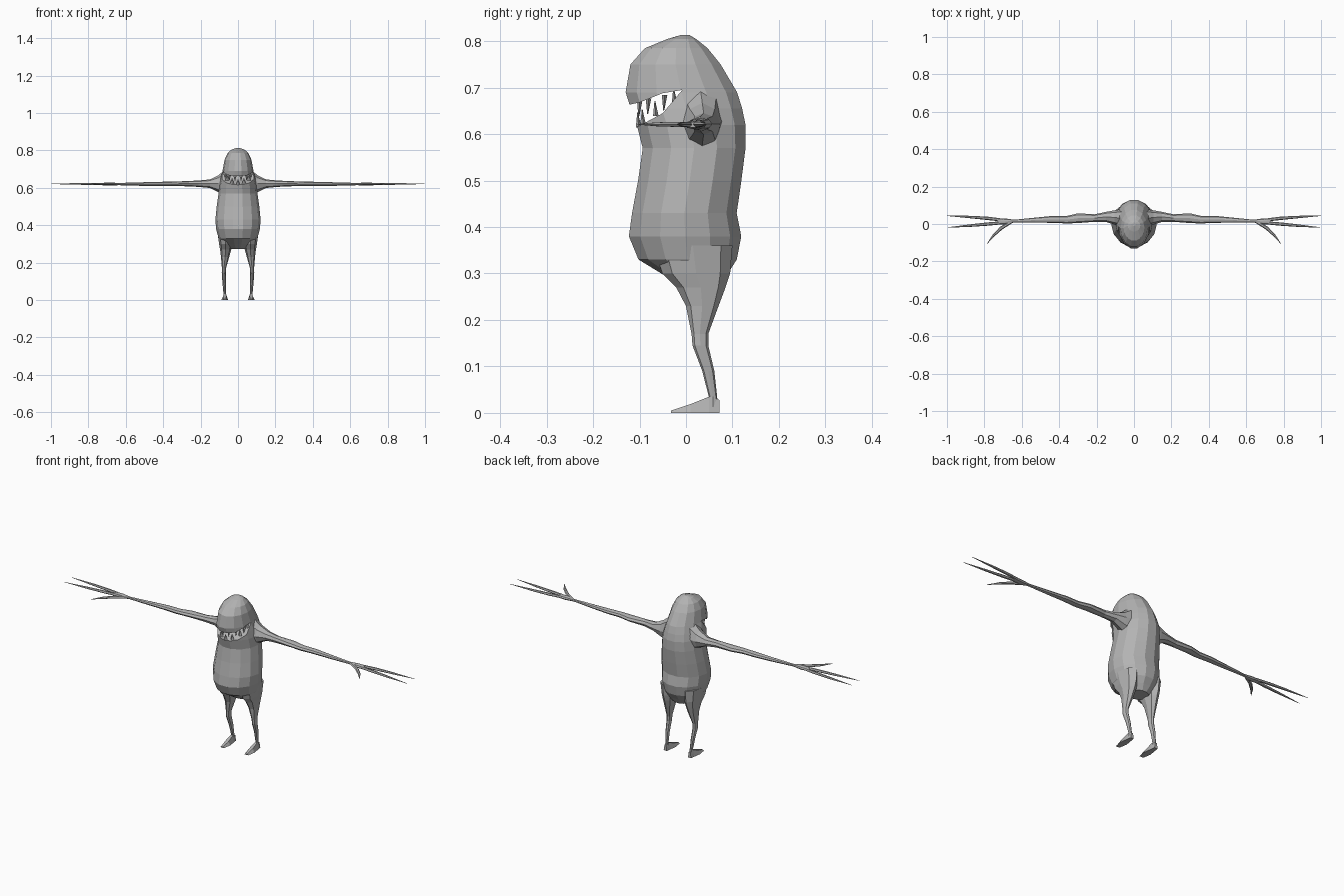
import bpy, bmesh, math
from mathutils import Vector

cube = bpy.data.objects.get("Cube")
if cube:
    bpy.data.objects.remove(cube, do_unlink=True)

grey = bpy.data.materials.new("grey skin")
grey.use_nodes = True
COLOUR = (0.45, 0.45, 0.45, 1)
grey.diffuse_color = COLOUR
grey.node_tree.nodes["Principled BSDF"].inputs["Base Color"].default_value = COLOUR

X, Y, Z = Vector((1, 0, 0)), Vector((0, 1, 0)), Vector((0, 0, 1))


def finish(name, bm, mirror=False):
    bmesh.ops.recalc_face_normals(bm, faces=bm.faces)
    mesh = bpy.data.meshes.new(name)
    bm.to_mesh(mesh)
    bm.free()
    mesh.materials.append(grey)
    obj = bpy.data.objects.new(name, mesh)
    bpy.context.scene.collection.objects.link(obj)
    if mirror:
        obj.modifiers.new("mirror", "MIRROR").use_mirror_merge = False
    return obj


def loft(bm, rings, u, v, sides):
    """Skin a row of ellipses given as (centre, radius along u, radius along v)."""
    loops = []
    for centre, a, b in rings:
        angles = [2 * math.pi * i / sides for i in range(sides)]
        loops.append([bm.verts.new(Vector(centre) + u * a * math.cos(t) + v * b * math.sin(t))
                      for t in angles])
    for low, high in zip(loops, loops[1:]):
        for i in range(sides):
            j = (i + 1) % sides
            bm.faces.new((low[i], low[j], high[j], high[i]))
    bm.faces.new(loops[0])
    bm.faces.new(loops[-1])


# Body and head in one hull: height, half width, front, back
hull = [(0.272, 0.05, -0.01, 0.075), (0.30, 0.085, -0.055, 0.092), (0.33, 0.104, -0.105, 0.112),
        (0.38, 0.117, -0.126, 0.122), (0.43, 0.121, -0.119, 0.112), (0.50, 0.114, -0.106, 0.122),
        (0.57, 0.104, -0.096, 0.131), (0.62, 0.10, -0.109, 0.131), (0.655, 0.092, -0.122, 0.124),
        (0.69, 0.083, -0.133, 0.113), (0.75, 0.072, -0.122, 0.077), (0.785, 0.056, -0.09, 0.048),
        (0.805, 0.034, -0.04, 0.022), (0.813, 0.01, -0.012, 0.008)]
bm = bmesh.new()
loft(bm, [((0, (f + b) / 2, z), w, (b - f) / 2) for z, w, f, b in hull], X, Y, 14)
body = finish("body", bm)

# Wedge that opens the mouth
bm = bmesh.new()
profile = [(-0.008, 0.695), (-0.05, 0.688), (-0.10, 0.668), (-0.16, 0.655), (-0.16, 0.612),
           (-0.10, 0.618), (-0.05, 0.645)]
face = bm.faces.new([bm.verts.new((-0.2, y, z)) for y, z in profile])
out = bmesh.ops.extrude_face_region(bm, geom=[face])
bmesh.ops.translate(bm, vec=X * 0.4, verts=[g for g in out["geom"] if isinstance(g, bmesh.types.BMVert)])
cutter = finish("mouth_cutter", bm)
cutter.hide_render = True
cutter.hide_viewport = True
cut = body.modifiers.new("mouth", "BOOLEAN")
cut.operation = "DIFFERENCE"
cut.solver = "EXACT"
cut.object = cutter

# Pointed teeth along both lips
def teeth(name, angles, base, rise, tip):
    bm = bmesh.new()
    for deg in angles:
        t = math.radians(deg)
        x, y = 0.078 * math.sin(t), 0.01 - 0.112 * math.cos(t)
        z = base + rise * (1 - math.cos(t))
        loft(bm, [((x, y, z), 0.011, 0.006), ((x, y - 0.002, z + tip), 0.001, 0.001)], X, Y, 4)
    finish(name, bm)


teeth("upper_teeth", range(-60, 61, 24), 0.672, 0.025, -0.034)
teeth("lower_teeth", range(-72, 73, 24), 0.614, 0.075, 0.032)

# Arms: x, y, z, half depth, half height
arm = [(0.06, 0.03, 0.63, 0.05, 0.075), (0.105, 0.035, 0.622, 0.038, 0.045),
       (0.15, 0.038, 0.622, 0.027, 0.023), (0.21, 0.032, 0.622, 0.02, 0.017),
       (0.30, 0.031, 0.622, 0.026, 0.013), (0.36, 0.023, 0.621, 0.02, 0.012),
       (0.43, 0.025, 0.621, 0.019, 0.011), (0.53, 0.021, 0.62, 0.013, 0.009),
       (0.64, 0.016, 0.62, 0.007, 0.006), (0.69, 0.014, 0.62, 0.016, 0.009),
       (0.73, 0.014, 0.62, 0.017, 0.006)]
bm = bmesh.new()
loft(bm, [((x, y, z), d, h) for x, y, z, d, h in arm], Y, Z, 8)
finish("arms", bm, True)

# Three long fingers on each hand
fingers = {"outer_fingers": [(0.67, 0.017), (0.78, 0.03), (0.87, 0.037), (1.0, 0.044)],
           "middle_fingers": [(0.67, 0.01), (0.78, 0.0), (0.87, -0.008), (1.0, -0.019)],
           "thumbs": [(0.65, 0.015), (0.71, -0.022), (0.75, -0.06), (0.785, -0.105)]}
for name, path in fingers.items():
    bm = bmesh.new()
    side = Vector((0.6, 0.8, 0)) if name == "thumbs" else Y
    loft(bm, [((x, y, 0.621), r, r * 0.7) for (x, y), r in zip(path, (0.008, 0.009, 0.007, 0.001))],
         side, Z, 6)
    finish(name, bm, True)

# Legs: height, x, y, half width, half depth
leg = [(0.36, 0.066, 0.015, 0.044, 0.085), (0.30, 0.066, 0.022, 0.035, 0.073),
       (0.27, 0.066, 0.032, 0.03, 0.053), (0.23, 0.069, 0.035, 0.022, 0.035),
       (0.17, 0.075, 0.03, 0.011, 0.018), (0.145, 0.076, 0.031, 0.011, 0.017),
       (0.09, 0.074, 0.048, 0.009, 0.013), (0.035, 0.071, 0.058, 0.007, 0.009),
       (0.012, 0.071, 0.058, 0.009, 0.011)]
bm = bmesh.new()
loft(bm, [((x, y, z), w, d) for z, x, y, w, d in leg], X, Y, 8)
finish("legs", bm, True)

# Wedge feet: y, half width, height
bm = bmesh.new()
loops = []
for y, w, h in [(0.072, 0.009, 0.028), (0.05, 0.012, 0.035), (0.01, 0.018, 0.019), (-0.032, 0.011, 0.005)]:
    corners = [(-w, 0), (w, 0), (w * 0.5, h), (-w * 0.5, h)]
    loops.append([bm.verts.new((0.071 + dx, y, z)) for dx, z in corners])
for a, b in zip(loops, loops[1:]):
    for i in range(4):
        bm.faces.new((a[i], a[(i + 1) % 4], b[(i + 1) % 4], b[i]))
bm.faces.new(loops[0])
bm.faces.new(loops[-1])
finish("feet", bm, True)
